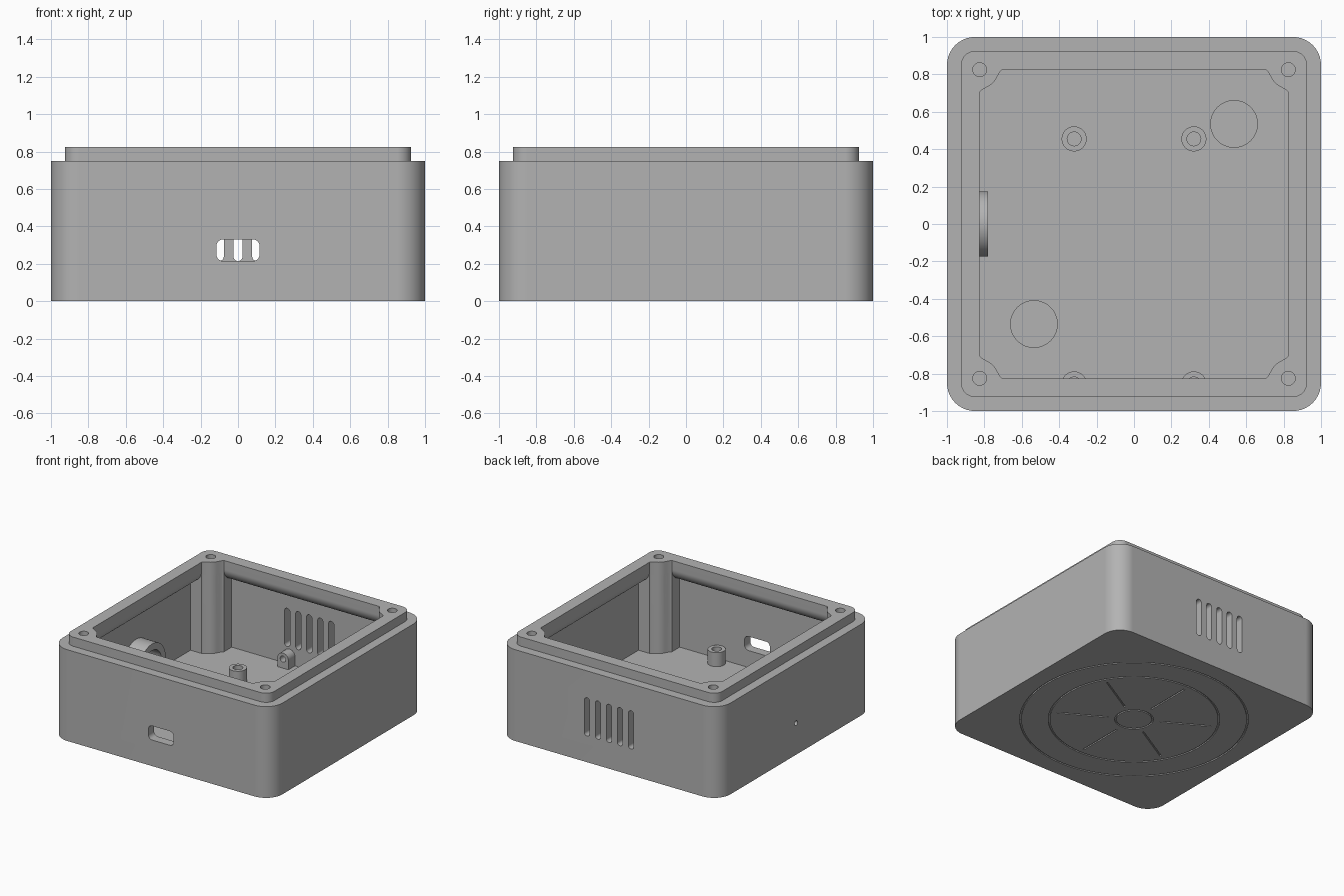
import bpy
import bmesh
from math import sin, cos, pi, radians
from mathutils import Vector

cube = bpy.data.objects.get("Cube")
if cube:
    bpy.data.objects.remove(cube, do_unlink=True)

grey = bpy.data.materials.new("plain grey plastic")
grey.use_nodes = True
grey.diffuse_color = (0.45, 0.45, 0.45, 1)
grey.node_tree.nodes["Principled BSDF"].inputs["Base Color"].default_value = (0.45, 0.45, 0.45, 1)

# Local (u, v, w) to world, extruding along w
AXES = {
    "x": lambda u, v, w: (w, u, v),
    "y": lambda u, v, w: (u, w, v),
    "z": lambda u, v, w: (u, v, w),
}


def arc(cx, cy, r, start, end, n):
    return [(cx + r * cos(radians(start + (end - start) * i / n)),
             cy + r * sin(radians(start + (end - start) * i / n))) for i in range(n + 1)]


def circle(cx, cy, r, n=32):
    return arc(cx, cy, r, 0, 360, n)[:-1]


def rounded_rect(hx, hy, r, cx=0, cy=0, n=10):
    pts = []
    for k, (sx, sy) in enumerate([(1, 1), (-1, 1), (-1, -1), (1, -1)]):
        pts += arc(cx + sx * (hx - r), cy + sy * (hy - r), r, k * 90, k * 90 + 90, n)
    return pts


def loft(bm, layers, axis="z", closed=False):
    """Bridge (outline, height) layers; cap the ends unless closed into a ring."""
    rings = [[bm.verts.new(AXES[axis](u, v, w)) for u, v in pts] for pts, w in layers]
    pairs = list(zip(rings, rings[1:]))
    if closed:
        pairs.append((rings[-1], rings[0]))
    else:
        bm.faces.new(rings[0])
        bm.faces.new(rings[-1])
    for a, b in pairs:
        for i in range(len(a)):
            j = (i + 1) % len(a)
            bm.faces.new((a[i], a[j], b[j], b[i]))


def prism(bm, pts, a, b, axis="z"):
    loft(bm, [(pts, a), (pts, b)], axis)


def tube(bm, cx, cy, ro, ri, a, b, axis="z", n=32):
    out, inn = circle(cx, cy, ro, n), circle(cx, cy, ri, n)
    loft(bm, [(out, a), (out, b), (inn, b), (inn, a)], axis, closed=True)


def make(name, bm):
    bmesh.ops.recalc_face_normals(bm, faces=bm.faces)
    mesh = bpy.data.meshes.new(name)
    bm.to_mesh(mesh)
    bm.free()
    mesh.materials.append(grey)
    obj = bpy.data.objects.new(name, mesh)
    bpy.context.collection.objects.link(obj)
    return obj


def combine(target, tool, operation):
    """Apply a boolean and discard the tool."""
    mod = target.modifiers.new("cut", "BOOLEAN")
    mod.operation, mod.solver, mod.object = operation, "EXACT", tool
    bpy.context.view_layer.update()
    graph = bpy.context.evaluated_depsgraph_get()
    result = bpy.data.meshes.new_from_object(target.evaluated_get(graph))
    target.modifiers.clear()
    target.data = result
    bpy.data.objects.remove(tool, do_unlink=True)


def smooth(obj):
    bpy.ops.object.select_all(action="DESELECT")
    obj.select_set(True)
    bpy.context.view_layer.objects.active = obj
    bpy.ops.object.shade_smooth_by_angle(angle=radians(30))
    mod = obj.modifiers.new("flat walls", "WEIGHTED_NORMAL")
    mod.keep_sharp = True


# Box shell: outer wall, stepped lip, rounded overhang, cavity and floor
outer = rounded_rect(1, 1, 0.15)
lip = rounded_rect(0.925, 0.925, 0.075)
layers = [(outer, 0), (outer, 0.75), (lip, 0.75), (lip, 0.825),
          (rounded_rect(0.825, 0.825, 0.02), 0.825)]
for i in range(9):
    t = i / 8 * pi / 2
    half = 0.925 - 0.1 * cos(t)
    layers.append((rounded_rect(half, half, 0.02 + 0.055 * i / 8), 0.75 - 0.1 * sin(t)))
layers.append((lip, 0.075))
bm = bmesh.new()
loft(bm, layers)
body = make("box_body", bm)

CORNERS = [(1, 1), (-1, 1), (-1, -1), (1, -1)]


# Corner screw posts, wide in the cavity and narrower inside the lip
def add_posts(bm, back, z0, z1):
    nose = [(0.825, 0.705), (0.815, 0.716), (0.795, 0.727)]
    flare = [(y, x) for x, y in reversed(nose)]
    outline = ([(back, 0.705)] + nose + arc(0.825, 0.825, 0.1, 245, 205, 8)
               + flare + [(0.705, back), (back, back)])
    for sx, sy in CORNERS:
        prism(bm, [(sx * x, sy * y) for x, y in outline], z0, z1)


bm = bmesh.new()
add_posts(bm, 0.94, 0.05, 0.74)
# Eyelet tabs against the back wall
for x in (-0.18, 0.18):
    prism(bm, [(x - 0.05, 0.05)] + [(x + 0.05, 0.05)] + arc(x, 0.15, 0.05, 0, 180, 12),
          0.84, 0.95, "y")
combine(body, make("posts", bm), "UNION")
bm = bmesh.new()
add_posts(bm, 0.88, 0.7, 0.825)
combine(body, make("post_tops", bm), "UNION")

# Openings: screw holes, port, vents, sound hole, eyelets, floor recesses
bm = bmesh.new()
for sx, sy in CORNERS:
    prism(bm, circle(sx * 0.825, sy * 0.825, 0.037), 0.5, 0.9)
prism(bm, rounded_rect(0.115, 0.058, 0.035, 0, 0.272, 6), -1.1, -0.9, "y")
for i in range(-2, 3):
    prism(bm, rounded_rect(0.024, 0.157, 0.0235, i * 0.1, 0.372, 6), 0.905, 1.1, "y")
prism(bm, circle(0, 0.26, 0.02, 16), -1.1, -0.9, "x")
for x in (-0.18, 0.18):
    prism(bm, circle(x, 0.15, 0.025, 20), 0.8, 0.9, "y")
for s in (-1, 1):
    prism(bm, circle(s * 0.535, s * 0.535, 0.125, 48), 0.04, 0.2)

# Engraved rings and spokes under the base
for r in (0.14, 0.64, 0.855):
    tube(bm, 0, 0, r + 0.006, r - 0.006, -0.05, 0.01, n=72)
for k in range(6):
    d = Vector((cos(radians(30 + 60 * k)), sin(radians(30 + 60 * k))))
    n = Vector((-d.y, d.x)) * 0.006
    prism(bm, [tuple(p) for p in (d * 0.2 - n, d * 0.59 - n, d * 0.59 + n, d * 0.2 + n)],
          -0.05, 0.01)
combine(body, make("openings", bm), "DIFFERENCE")
smooth(body)

# Board standoffs
for side, x in (("right", -0.32), ("left", 0.32)):
    for end, y in (("front", -0.855), ("back", 0.455)):
        bm = bmesh.new()
        tube(bm, x, y, 0.067, 0.037, 0.07, 0.19)
        smooth(make(f"standoff_{end}_{side}", bm))

# Round buzzer holder on the side wall
bm = bmesh.new()
tube(bm, 0, 0.26, 0.175, 0.12, -0.94, -0.78, "x", 48)
smooth(make("buzzer_holder", bm))
